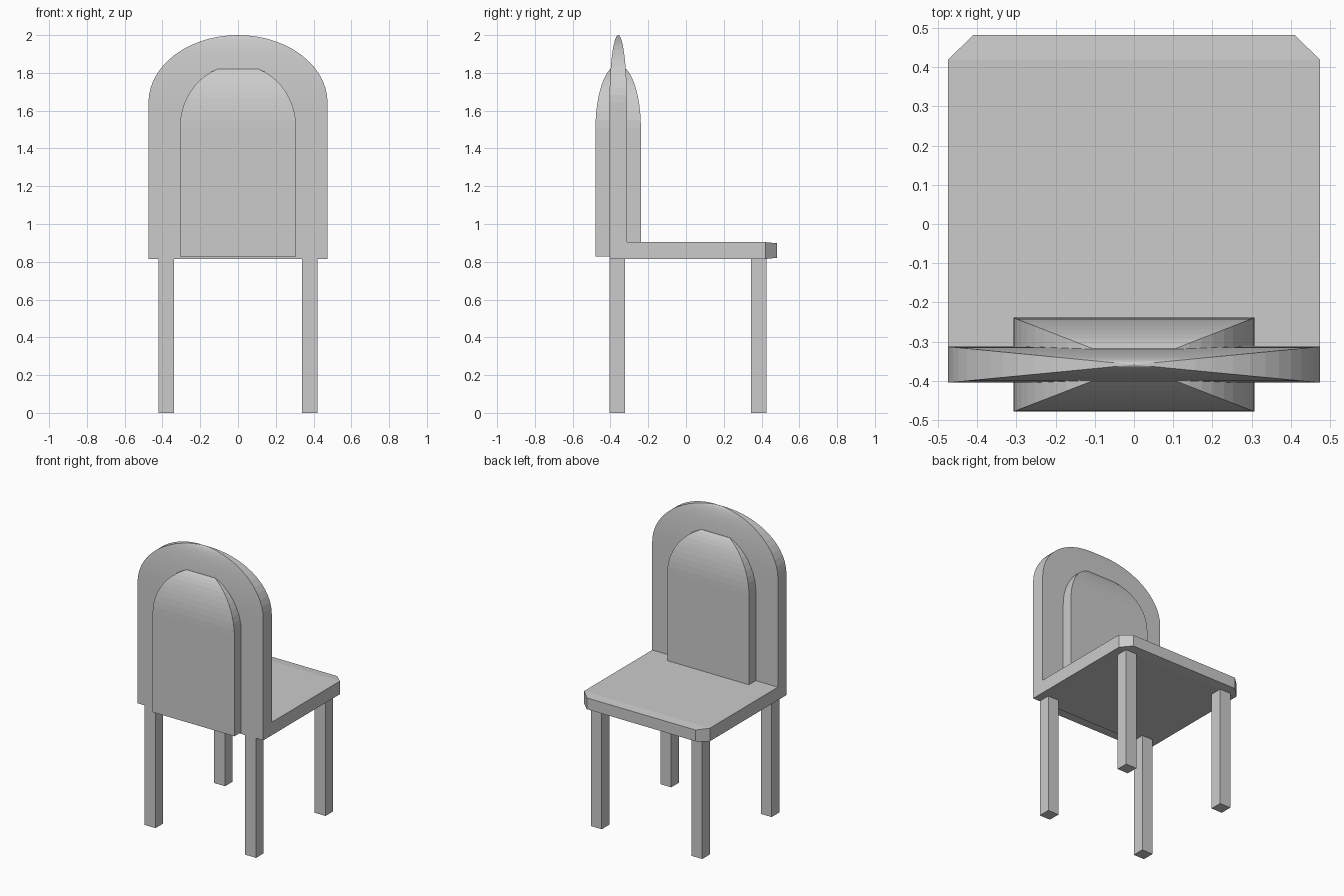
import bpy, bmesh, math
from mathutils import Vector

if "Cube" in bpy.data.objects:
    bpy.data.objects.remove(bpy.data.objects["Cube"])

BACK_Y = -0.359


def loft(bm, rings):
    """Stack of rectangles (half x, half y, z) around the backrest centre line."""
    loops = [[bm.verts.new((sx * hx, BACK_Y + sy * hy, z))
              for sx, sy in ((-1, -1), (1, -1), (1, 1), (-1, 1))]
             for hx, hy, z in rings]
    for a, b in zip(loops, loops[1:]):
        for i in range(4):
            j = (i + 1) % 4
            bm.faces.new((a[i], a[j], b[j], b[i]))
    bm.faces.new(loops[0][::-1])
    bm.faces.new(loops[-1])


def arch(hx, hy, base, rise, w_end, n):
    """Elliptical top: both width and thickness shrink together to w_end."""
    end = math.acos(w_end / hx)
    return [(hx * math.cos(end * i / n), hy * math.cos(end * i / n),
             base + rise * math.sin(end * i / n)) for i in range(n + 1)]


def finish(name, bm):
    bmesh.ops.remove_doubles(bm, verts=bm.verts, dist=1e-4)
    bmesh.ops.recalc_face_normals(bm, faces=bm.faces)
    mesh = bpy.data.meshes.new(name)
    bm.to_mesh(mesh)
    bm.free()
    obj = bpy.data.objects.new(name, mesh)
    bpy.context.collection.objects.link(obj)
    return obj


def extrude_face(bm, face, dy, scale):
    """Push a face along y and scale it in x and z."""
    new = bmesh.ops.extrude_discrete_faces(bm, faces=[face])["faces"][0]
    c = new.calc_center_median()
    for v in new.verts:
        d = v.co - c
        v.co = c + d * scale + Vector((0, dy, 0))
    return new


# Arched back panel with the seat extruded from its foot
bm = bmesh.new()
loft(bm, [(0.474, 0.046, 0.815), (0.474, 0.046, 0.904)]
     + arch(0.474, 0.046, 1.643, 0.357, 0.0, 14))
bm.normal_update()
foot = next(f for f in bm.faces if f.normal.y > 0.9
            and f.calc_center_median().z < 0.9)
front = extrude_face(bm, foot, 0.42 - (BACK_Y + 0.046), 1.0)
extrude_face(bm, front, 0.062, 0.865)
finish("seat_and_back", bm)

# Back cushion passing through the panel
bm = bmesh.new()
loft(bm, [(0.308, 0.12, 0.827)] + arch(0.308, 0.12, 1.51, 0.332, 0.106, 10))
finish("back_cushion", bm)

# Four square legs
for label, y in (("rear", -0.364), ("front", 0.384)):
    for side, x in (("left", -0.379), ("right", 0.379)):
        bpy.ops.mesh.primitive_cube_add(size=1, location=(x, y, 0.4075))
        leg = bpy.context.object
        leg.name = f"{label}_{side}_leg"
        leg.scale = (0.082, 0.082, 0.815)
